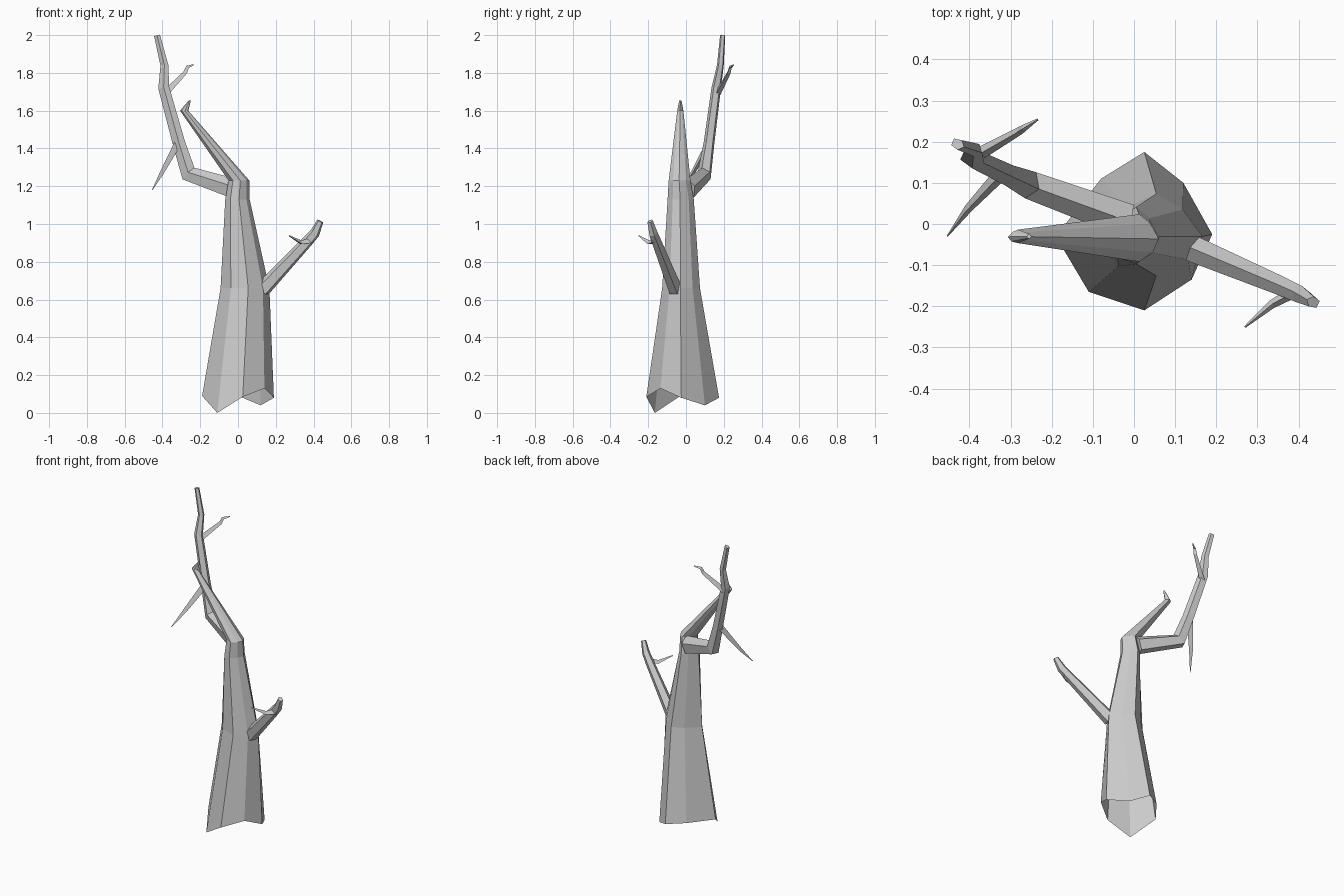
import bpy
from mathutils import Vector

if "Cube" in bpy.data.objects:
    bpy.data.objects.remove(bpy.data.objects["Cube"])


def loft(name, rings, cap_start=True):
    """Skin a list of equal-length point rings with quads, flat shaded."""
    n = len(rings[0])
    verts = [tuple(p) for ring in rings for p in ring]
    faces = []
    for k in range(len(rings) - 1):
        for i in range(n):
            j = (i + 1) % n
            faces.append((k * n + i, k * n + j, (k + 1) * n + j, (k + 1) * n + i))
    last = (len(rings) - 1) * n
    faces.append(tuple(range(last, last + n)))
    if cap_start:
        faces.append(tuple(reversed(range(n))))
    mesh = bpy.data.meshes.new(name)
    mesh.from_pydata(verts, [], faces)
    mesh.update()
    obj = bpy.data.objects.new(name, mesh)
    bpy.context.collection.objects.link(obj)
    return obj


def branch(name, path, shape):
    """Tapered limb: path of (x, y, z, radius), shape = (side, in-plane) outline."""
    pts = [Vector(p[:3]) for p in path]
    side = (pts[-1] - pts[0]).cross(Vector((0, 0, 1))).normalized()
    rings = []
    for k, p in enumerate(pts):
        t = Vector()
        if k > 0:
            t += (p - pts[k - 1]).normalized()
        if k < len(pts) - 1:
            t += (pts[k + 1] - p).normalized()
        t.normalize()
        u = (side - t * side.dot(t)).normalized()
        v = u.cross(t)
        rings.append([p + (u * a + v * b) * path[k][3] for a, b in shape])
    return loft(name, rings)


# Trunk: open, ragged eight-sided foot that tapers and bends into a leaning spike
foot = [(0.19, -0.025, 0.08), (0.12, 0.10, 0.04), (0.025, 0.175, 0.08),
        (-0.08, 0.11, 0.09), (-0.19, -0.03, 0.09), (-0.11, -0.165, 0.0),
        (0.025, -0.21, 0.085), (0.14, -0.135, 0.13)]
# centre x, y, z and scale in x, y of each ring above the foot
levels = [(0.037, -0.026, 0.66, 0.68, 0.52),
          (-0.003, -0.028, 1.13, 0.34, 0.36),
          (0.005, -0.034, 1.23, 0.29, 0.30),
          (-0.285, -0.03, 1.60, 0.115, 0.085),
          (-0.255, -0.03, 1.655, 0.03, 0.03)]
rings = [foot]
for cx, cy, cz, sx, sy in levels:
    rings.append([(cx + x * sx, cy + (y + 0.0175) * sy, cz) for x, y, z in foot])
loft("trunk", rings, cap_start=False)

# Limb outlines
five = [(0.75, 0.3), (0, 1), (-0.75, 0.3), (-0.5, -0.85), (0.5, -0.85)]
three = [(0.8, -0.5), (0, 1), (-0.8, -0.5)]

# Tall left limb with two twigs
branch("left_limb", [(-0.02, 0.01, 1.185, 0.055), (-0.26, 0.098, 1.265, 0.046),
                     (-0.312, 0.122, 1.43, 0.035), (-0.392, 0.16, 1.72, 0.031),
                     (-0.389, 0.182, 1.84, 0.022), (-0.428, 0.194, 1.998, 0.017)], five)
branch("left_upper_twig", [(-0.385, 0.165, 1.69, 0.02), (-0.28, 0.225, 1.80, 0.012),
                           (-0.268, 0.233, 1.83, 0.010), (-0.234, 0.254, 1.843, 0.003)], three)
branch("left_lower_twig", [(-0.325, 0.12, 1.42, 0.022), (-0.405, 0.035, 1.27, 0.013),
                           (-0.454, -0.03, 1.18, 0.002)], three)

# Short right limb with one twig
branch("right_limb", [(0.13, -0.055, 0.655, 0.044), (0.36, -0.152, 0.90, 0.031),
                      (0.405, -0.172, 0.95, 0.028), (0.435, -0.19, 1.015, 0.018)], five)
branch("right_twig", [(0.39, -0.165, 0.91, 0.018), (0.335, -0.195, 0.90, 0.013),
                      (0.27, -0.25, 0.938, 0.003)], three)
